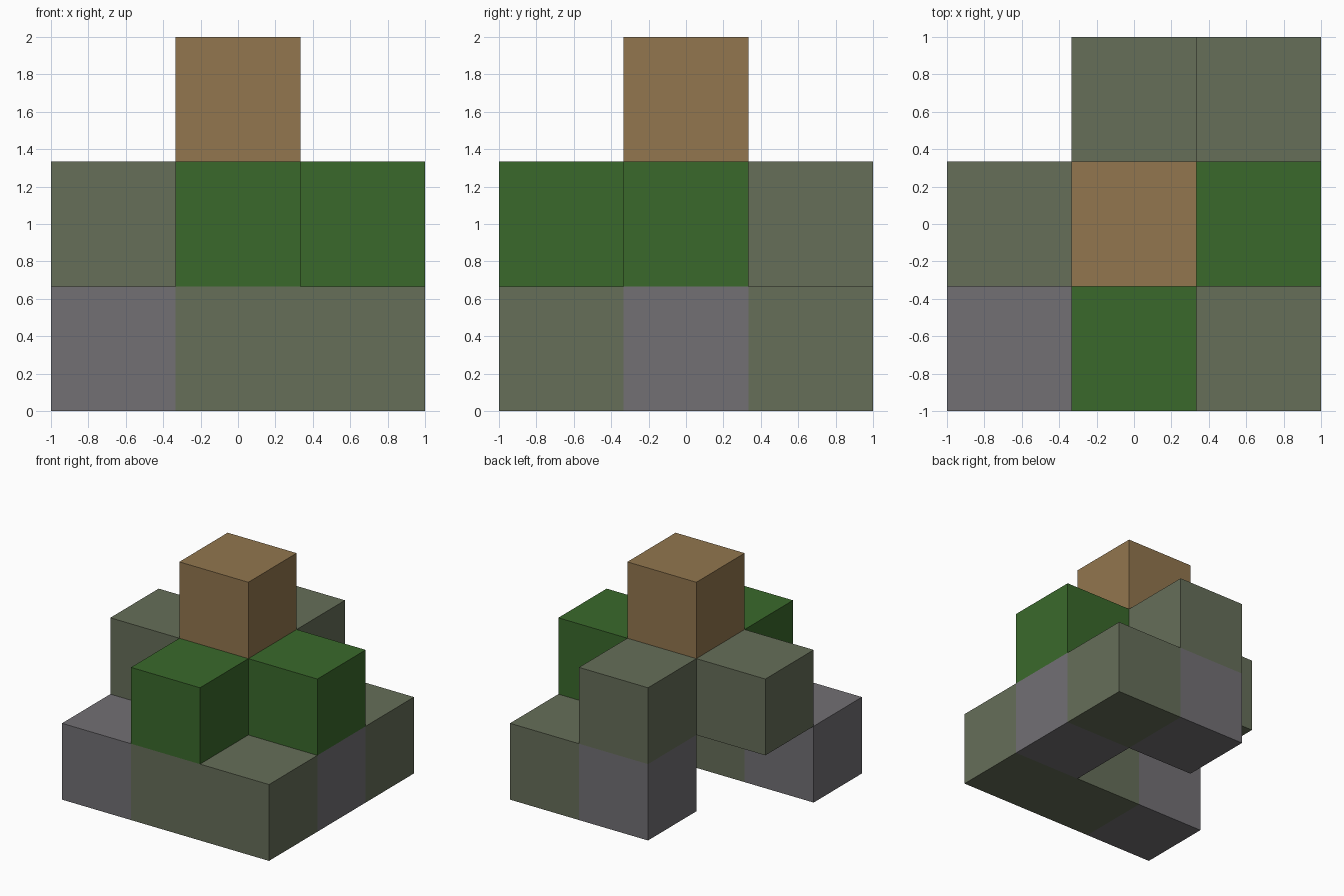
import bpy
import bmesh
from mathutils import Matrix, Vector

cube = bpy.data.objects.get("Cube")
if cube:
    bpy.data.objects.remove(cube, do_unlink=True)

S = 2 / 3  # edge of one block


def material(name, rgb):
    """Flat material from 0-255 display values."""
    linear = [((c / 255 + 0.055) / 1.055) ** 2.4 for c in rgb]
    mat = bpy.data.materials.new(name)
    mat.use_nodes = True
    mat.diffuse_color = (*linear, 1)
    bsdf = mat.node_tree.nodes["Principled BSDF"]
    bsdf.inputs["Base Color"].default_value = (*linear, 1)
    bsdf.inputs["Roughness"].default_value = 1
    return mat


stone = material("grey stone", (114, 112, 116))
moss = material("mossy stone", (102, 110, 89))
leaf = material("leaf green", (58, 105, 43))
wood = material("brown wood", (146, 118, 78))


def blocks(name, mat, cells):
    """One object made of unit blocks, with the walls between neighbours removed."""
    bm = bmesh.new()
    for x, y, z in cells:
        place = Matrix.Translation(Vector((x, y, z + 0.5)) * S)
        bmesh.ops.create_cube(bm, size=S, matrix=place)
    bmesh.ops.remove_doubles(bm, verts=bm.verts, dist=0.001)
    inner = [f for f in bm.faces if all(len(e.link_faces) > 2 for e in f.edges)]
    bmesh.ops.delete(bm, geom=inner, context="FACES")
    bmesh.ops.recalc_face_normals(bm, faces=bm.faces)
    mesh = bpy.data.meshes.new(name)
    bm.to_mesh(mesh)
    bm.free()
    mesh.materials.append(mat)
    obj = bpy.data.objects.new(name, mesh)
    bpy.context.collection.objects.link(obj)


# Base layer: a C of blocks, open at the middle and right side
blocks("base_front_moss", moss, [(0, -1, 0), (1, -1, 0)])
blocks("base_back_moss", moss, [(1, 1, 0)])
blocks("base_front_stone", stone, [(-1, -1, 0)])
blocks("base_left_stone", stone, [(1, 0, 0)])
blocks("base_back_stone", stone, [(0, 1, 0)])

# Middle layer: a plus shape
blocks("middle_moss", moss, [(-1, 0, 1), (0, 0, 1), (0, 1, 1)])
blocks("middle_front_leaf", leaf, [(0, -1, 1)])
blocks("middle_left_leaf", leaf, [(1, 0, 1)])

# Top block
blocks("top_wood", wood, [(0, 0, 2)])
